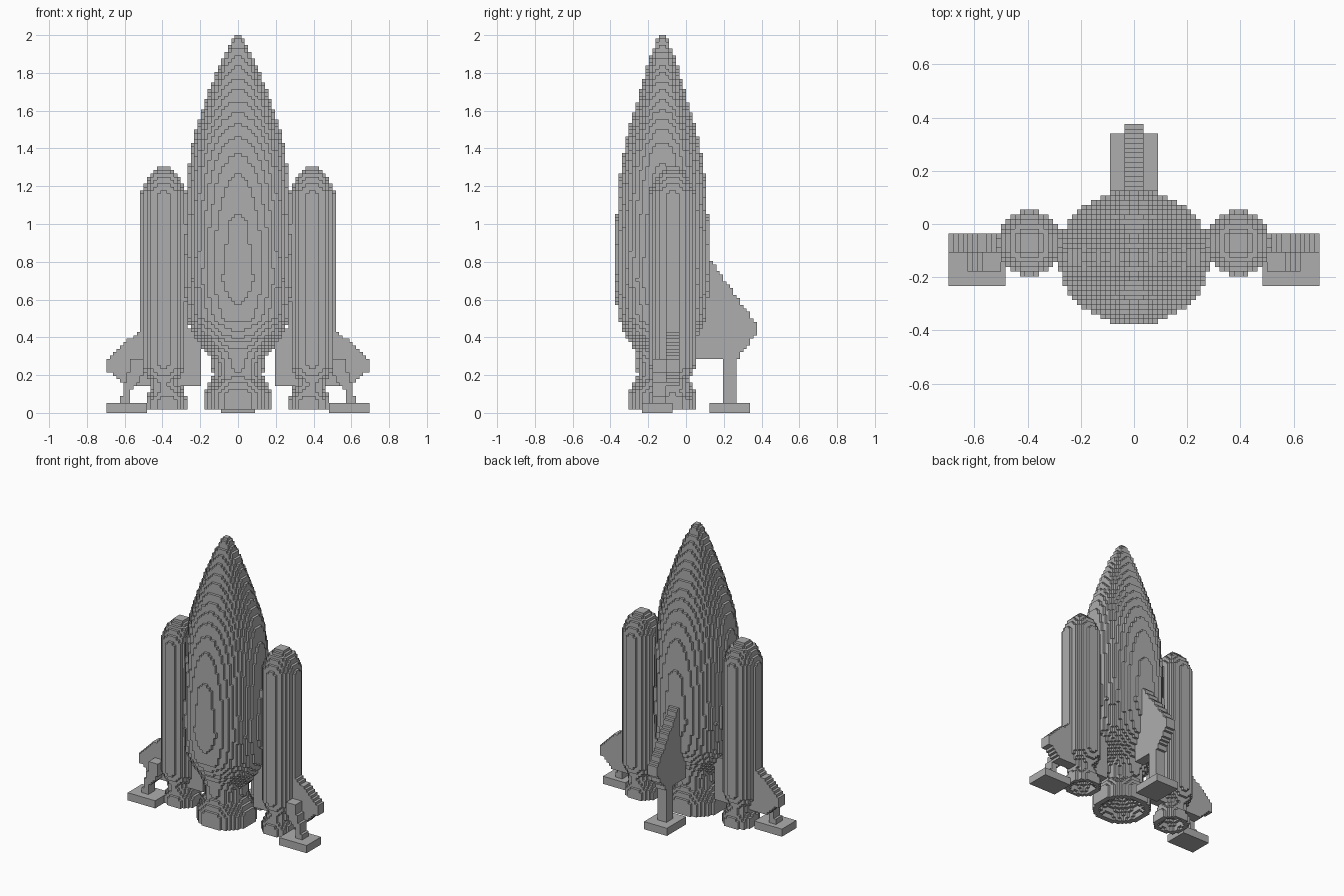
import bpy
import math
from mathutils import Vector

if "Cube" in bpy.data.objects:
    bpy.data.objects.remove(bpy.data.objects["Cube"])

V = 2 / 112  # edge length of one block

grey = bpy.data.materials.new("plain_grey")
grey.use_nodes = True
COLOUR = (0.42, 0.42, 0.42, 1)
grey.diffuse_color = COLOUR
grey.node_tree.nodes["Principled BSDF"].inputs["Base Color"].default_value = COLOUR


def block_mesh(name, cells):
    """Build the outer skin of a set of block cells."""
    verts, faces = {}, []
    for cell in cells:
        for axis in range(3):
            for side in (0, 1):
                step = list(cell)
                step[axis] += 2 * side - 1
                if tuple(step) in cells:
                    continue
                ring = []
                for a, b in ((0, 0), (1, 0), (1, 1), (0, 1)):
                    corner = list(cell)
                    corner[axis] += side
                    corner[(axis + 1) % 3] += a
                    corner[(axis + 2) % 3] += b
                    ring.append(verts.setdefault(tuple(corner), len(verts)))
                faces.append(ring if side else ring[::-1])
    mesh = bpy.data.meshes.new(name)
    mesh.from_pydata([Vector(c) * V for c in verts], [], faces)
    mesh.materials.append(grey)
    obj = bpy.data.objects.new(name, mesh)
    bpy.context.collection.objects.link(obj)
    return obj


def span(low, high):
    return range(round(low / V), round(high / V))


def mid(i):
    return (i + 0.5) * V


def box(name, xs, ys, zs):
    return block_mesh(name, {(i, j, k) for i in span(*xs) for j in span(*ys) for k in span(*zs)})


def sample(profile, z):
    """Interpolate the two radii of a profile at a height."""
    for low, high in zip(profile, profile[1:]):
        if low[0] <= z <= high[0]:
            t = (z - low[0]) / (high[0] - low[0])
            return [a + (b - a) * t for a, b in zip(low[1:], high[1:])]
    return [0, 0]


def turned(name, cx, cy, profile, bore=None):
    """Stack elliptical slices of blocks, with an optional hollow."""
    profile = [(p[0], p[1], p[-1]) for p in profile]
    reach = max(max(p[1:]) for p in profile) + V
    cells = set()
    for k in span(profile[0][0], profile[-1][0]):
        z = mid(k)
        rx, ry = sample(profile, z)
        hole = sample([(b[0], b[1], b[1]) for b in bore], z)[0] if bore else 0
        if min(rx, ry) <= 0:
            continue
        for i in span(cx - reach, cx + reach):
            for j in span(cy - reach, cy + reach):
                x, y = mid(i) - cx, mid(j) - cy
                if (x / rx) ** 2 + (y / ry) ** 2 <= 1 and math.hypot(x, y) >= hole:
                    cells.add((i, j, k))
    return block_mesh(name, cells)


def inside(u, w, outline):
    hit = False
    for (a, b), (c, d) in zip(outline, outline[1:] + outline[:1]):
        if (b > w) != (d > w) and u < a + (w - b) * (c - a) / (d - b):
            hit = not hit
    return hit


def plate_cells(outline, low, high):
    """Cells of an upright plate: (across, through, height)."""
    us, ws = zip(*outline)
    return {(i, j, k) for i in span(min(us), max(us)) for k in span(min(ws), max(ws))
            if inside(mid(i), mid(k), outline) for j in span(low, high)}


CY = -7 * V  # depth of the main axis

# Main hull: height, half width, half depth
turned("main_hull", 0, CY, [
    (0.31, 0.16, 0.14), (0.36, 0.2, 0.165), (0.42, 0.24, 0.2), (0.5, 0.27, 0.235),
    (0.7, 0.285, 0.252), (1.0, 0.277, 0.245), (1.25, 0.267, 0.225), (1.4, 0.25, 0.2),
    (1.5, 0.225, 0.178), (1.6, 0.19, 0.148), (1.7, 0.155, 0.12), (1.8, 0.117, 0.09),
    (1.9, 0.073, 0.06), (1.95, 0.047, 0.04), (2.0, 0.022, 0.022)])

# Main engine bell
turned("main_nozzle", 0, CY, [
    (0.018, 0.182), (0.11, 0.182), (0.16, 0.155), (0.2, 0.133), (0.27, 0.14), (0.34, 0.15)],
    [(0.018, 0.15), (0.07, 0.13), (0.15, 0.05), (0.17, 0)])

# Tail fin with its leg and foot
fin = [(0.054, 0.28), (0.27, 0.28), (0.375, 0.42), (0.375, 0.465), (0.13, 0.81), (0.054, 0.81)]
block_mesh("tail_fin", {(j, i, k) for i, j, k in plate_cells(fin, -2 * V, 2 * V)})
box("tail_leg", (-0.036, 0.036), (0.2, 0.26), (0.05, 0.3))
box("tail_foot", (-0.09, 0.09), (0.13, 0.335), (0, 0.054))

# Boosters, wings, legs and feet on each side
wing = [(0.2, 0.15), (0.61, 0.15), (0.7, 0.235), (0.7, 0.275), (0.51, 0.45), (0.2, 0.45)]
for side, s in (("left", 1), ("right", -1)):
    turned(side + "_booster", s * 0.393, -4 * V, [
        (0.13, 0.078), (0.18, 0.088), (0.21, 0.105), (0.25, 0.12), (1.16, 0.12),
        (1.22, 0.1), (1.26, 0.08), (1.285, 0.05), (1.304, 0.035)])
    turned(side + "_booster_nozzle", s * 0.378, -4 * V, [
        (0.018, 0.112), (0.07, 0.112), (0.11, 0.09), (0.15, 0.08)],
        [(0.018, 0.085), (0.06, 0.07), (0.11, 0.02), (0.13, 0)])

    def mirrored(cells):
        return {(i if s > 0 else -1 - i, j, k) for i, j, k in cells}

    block_mesh(side + "_wing", mirrored(plate_cells(wing, -0.107, -0.036)))
    leg = [(0.565, 0.05), (0.62, 0.05), (0.61, 0.14), (0.575, 0.22), (0.56, 0.29),
           (0.5, 0.29), (0.5, 0.2), (0.565, 0.12)]
    block_mesh(side + "_leg", mirrored(plate_cells(leg, -0.185, -0.1)))
    box(side + "_foot", sorted((s * 0.49, s * 0.7)), (-0.24, -0.07), (0, 0.054))
